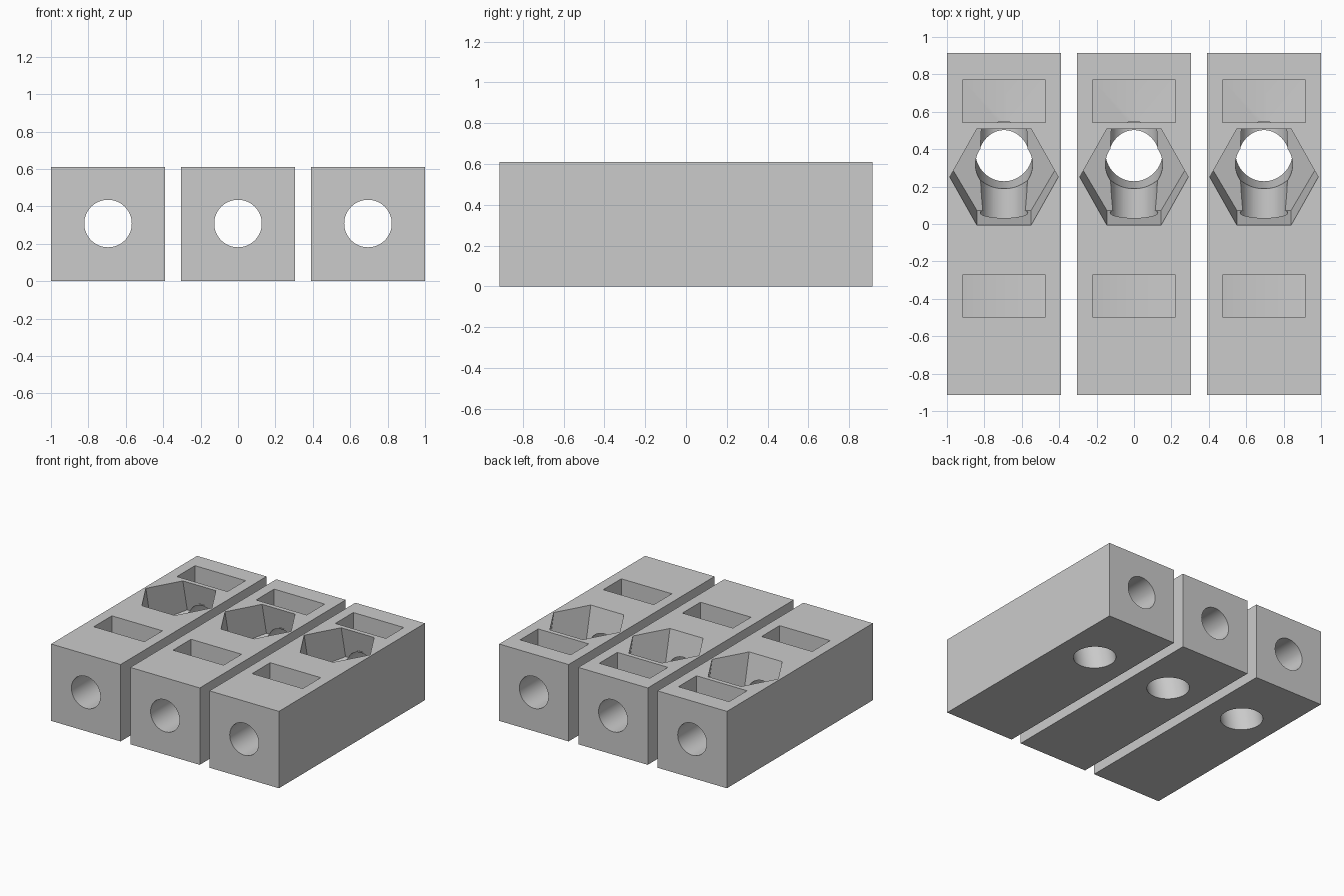
import bpy
import bmesh
import math
from mathutils import Matrix, Vector

if "Cube" in bpy.data.objects:
    bpy.data.objects.remove(bpy.data.objects["Cube"], do_unlink=True)

WIDTH, LENGTH, HEIGHT = 0.61, 1.83, 0.61
PITCH = 0.695
BORE_Z = 0.308
TILT = math.atan(0.22)      # lean of the nut pocket and its bolt hole

grey = bpy.data.materials.new("plain_grey")
grey.use_nodes = True
colour = (0.6, 0.6, 0.6, 1)
grey.diffuse_color = colour
grey.node_tree.nodes["Principled BSDF"].inputs["Base Color"].default_value = colour


def ring(radius, sides):
    """Regular polygon with a corner on the x axis."""
    return [(radius * math.cos(math.tau * i / sides),
             radius * math.sin(math.tau * i / sides)) for i in range(sides)]


def prism(name, profile, low, high, matrix):
    """Extrude an xy profile from z = low to z = high, then place it."""
    bm = bmesh.new()
    face = bm.faces.new([bm.verts.new((x, y, low)) for x, y in profile])
    out = bmesh.ops.extrude_face_region(bm, geom=[face])
    verts = [v for v in out["geom"] if isinstance(v, bmesh.types.BMVert)]
    bmesh.ops.translate(bm, verts=verts, vec=(0, 0, high - low))
    bm.transform(matrix)
    bmesh.ops.recalc_face_normals(bm, faces=bm.faces)
    mesh = bpy.data.meshes.new(name)
    bm.to_mesh(mesh)
    bm.free()
    mesh.materials.append(grey)
    obj = bpy.data.objects.new(name, mesh)
    bpy.context.collection.objects.link(obj)
    return obj


# Solid block, extruded upward
w, d = WIDTH / 2, LENGTH / 2
block = prism("middle_block", [(-w, -d), (w, -d), (w, d), (-w, d)],
              0, HEIGHT, Matrix.Identity(4))

# Profiles drawn in xz and extruded along y
along_y = Matrix.Rotation(math.radians(90), 4, 'X')
cutters = [prism("long_bore", ring(0.127, 64), -1, 1,
                 Matrix.Translation((0, 0, BORE_Z)) @ along_y)]

# Two slots with shallow V floors
slot = [(-0.222, 0.7), (-0.222, 0.48), (0, 0.441), (0.222, 0.48), (0.222, 0.7)]
for y in (0.657, -0.385):
    cutters.append(prism("tie_slot", slot, -0.113, 0.113,
                         Matrix.Translation((0, y, 0)) @ along_y))

# Leaning hexagonal nut pocket with a bolt hole through its floor
floor = Vector((0, 0.318, 0.305))
lean = Matrix.Translation(floor) @ Matrix.Rotation(TILT, 4, 'X')
cutters.append(prism("nut_pocket", ring(0.29, 6), 0, 0.6, lean))
cutters.append(prism("bolt_hole", ring(0.153, 64), -0.6, 0.05, lean))

# Cut everything out, bake the result and drop the cutters
for cutter in cutters:
    cutter.hide_render = True
    mod = block.modifiers.new(cutter.name, 'BOOLEAN')
    mod.operation = 'DIFFERENCE'
    mod.solver = 'EXACT'
    mod.object = cutter
bpy.context.view_layer.update()
graph = bpy.context.evaluated_depsgraph_get()
baked = bpy.data.meshes.new_from_object(block.evaluated_get(graph))
block.modifiers.clear()
block.data = baked
for cutter in cutters:
    bpy.data.objects.remove(cutter, do_unlink=True)

# Smooth bores, crisp edges
bpy.ops.object.select_all(action='DESELECT')
block.select_set(True)
bpy.context.view_layer.objects.active = block
bpy.ops.object.shade_smooth_by_angle(angle=math.radians(20))

# Matching blocks on either side
for name, x in (("right_block", -PITCH), ("left_block", PITCH)):
    twin = block.copy()
    twin.data = block.data.copy()
    twin.name = name
    twin.location.x = x
    bpy.context.collection.objects.link(twin)
